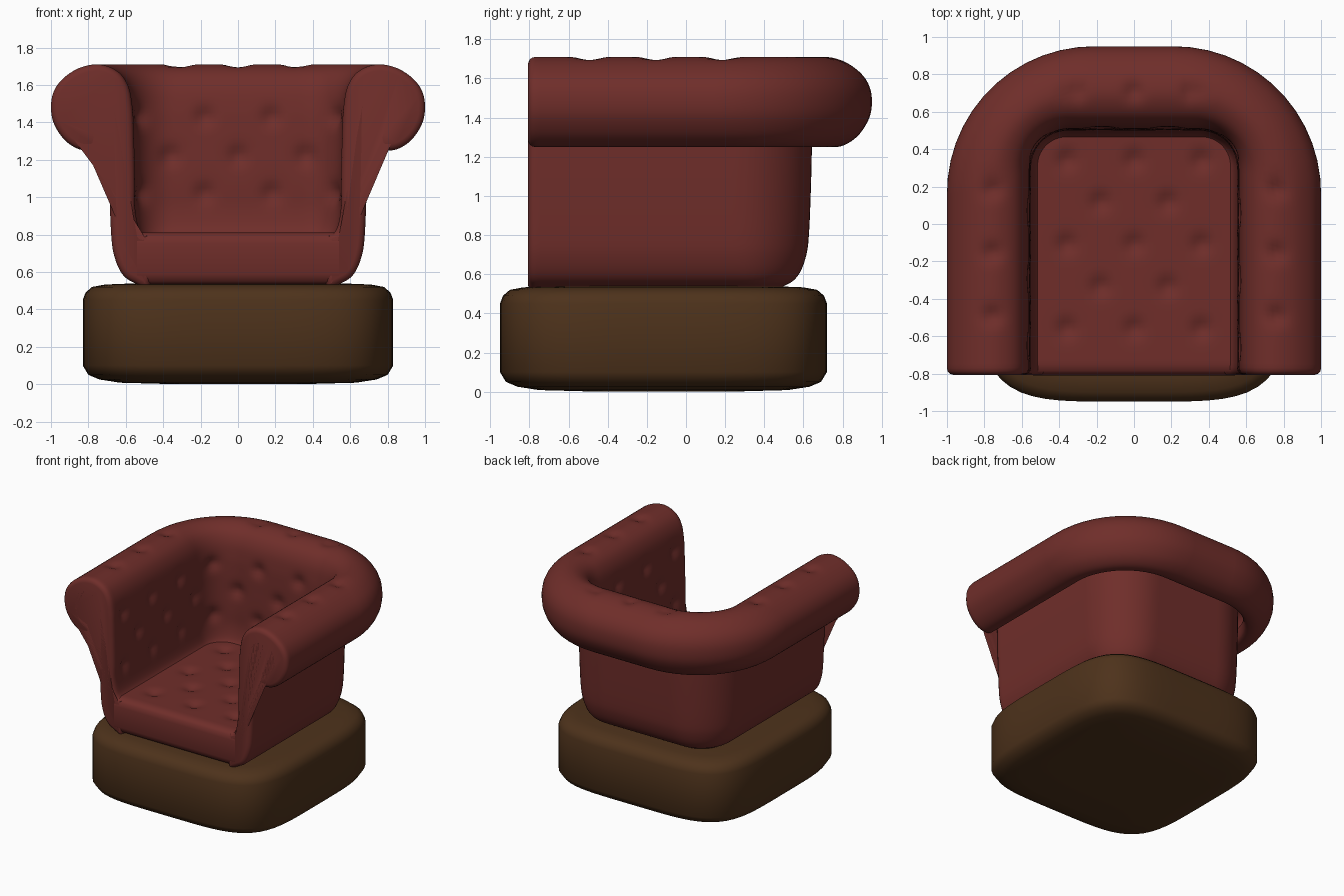
import bpy, bmesh, math
from mathutils import Vector

if "Cube" in bpy.data.objects:
    bpy.data.objects.remove(bpy.data.objects["Cube"])


def material(name, rgb):
    m = bpy.data.materials.new(name)
    m.diffuse_color = (*rgb, 1)
    m.use_nodes = True
    m.node_tree.nodes["Principled BSDF"].inputs["Base Color"].default_value = m.diffuse_color
    return m


leather = material("red leather", (0.16, 0.027, 0.023))
wood = material("brown base", (0.075, 0.032, 0.011))


def dimple(bm, buttons, depth=0.028, size=0.05):
    bm.normal_update()
    moves = []
    for v in bm.verts:
        d = min((v.co - b).length for b in buttons)
        if d < 0.14:
            moves.append((v, v.normal * depth * math.exp(-(d / size) ** 2)))
    for v, m in moves:
        v.co -= m


def loft(name, rings, mat, closed=True, caps=True, buttons=None):
    bm = bmesh.new()
    vs = [[bm.verts.new(p) for p in r] for r in rings]
    n = len(vs[0])
    for a, b in zip(vs, vs[1:]):
        for i in range(n if closed else n - 1):
            j = (i + 1) % n
            bm.faces.new((a[i], a[j], b[j], b[i]))
    if caps:
        bm.faces.new(vs[0][::-1])
        bm.faces.new(vs[-1])
    bmesh.ops.recalc_face_normals(bm, faces=bm.faces)
    if buttons:
        dimple(bm, buttons)
    me = bpy.data.meshes.new(name)
    bm.to_mesh(me)
    bm.free()
    ob = bpy.data.objects.new(name, me)
    bpy.context.collection.objects.link(ob)
    me.materials.append(mat)
    bpy.ops.object.select_all(action='DESELECT')
    ob.select_set(True)
    bpy.context.view_layer.objects.active = ob
    bpy.ops.object.shade_smooth_by_angle(angle=math.radians(50))
    return ob


def smooth_loop(pts, k=4):
    out, n = [], len(pts)
    for i in range(n):
        p0, p1, p2, p3 = (Vector(pts[(i + j) % n]) for j in (-1, 0, 1, 2))
        for s in range(k):
            t = s / k
            out.append(0.5 * (2 * p1 + (p2 - p0) * t + (2 * p0 - 5 * p1 + 4 * p2 - p3) * t * t
                              + (3 * p1 - p0 - 3 * p2 + p3) * t ** 3))
    return out


# Plinth: rounded superellipse stack
rings = []
for inset, z in [(.5, 0), (.2, .008), (.09, .025), (.03, .05), (0, .1), (0, .45),
                 (.015, .49), (.05, .52), (.12, .533), (.3, .54)]:
    ring = []
    for i in range(96):
        a = 2 * math.pi * i / 96
        c, s = math.cos(a), math.sin(a)
        r = (abs(c) ** 4.5 + abs(s) ** 4.5) ** (-1 / 4.5)
        ring.append(((.83 - inset) * c * r, -.115 + (.835 - inset) * s * r, z))
    rings.append(ring)
loft("base", rings, wood)

# Scrolled wall section: (distance outward from the inner wall, height)
profile = smooth_loop([
    (-.08, .78), (-.04, .805), (-.015, .85), (0, .94), (0, 1.05), (.002, 1.16), (.005, 1.27),
    (.008, 1.38), (.014, 1.48), (.035, 1.59), (.09, 1.67), (.19, 1.71), (.3, 1.69), (.39, 1.63),
    (.437, 1.56), (.45, 1.48), (.437, 1.4), (.39, 1.32), (.33, 1.27), (.27, 1.25), (.21, 1.26),
    (.19, 1.31), (.2, 1.36), (.24, 1.38), (.29, 1.41), (.31, 1.48), (.29, 1.54), (.24, 1.57),
    (.18, 1.555), (.15, 1.49), (.145, 1.35), (.14, 1.1), (.128, .8), (.11, .68), (.07, .59),
    (.01, .545), (-.08, .53)])
BACK, CORNER, SIDE = .35, .2 * math.pi / 2, 1.11
END = BACK + CORNER + SIDE


def wall_point(off, z, s):
    """Point on the U-shaped path, s measured from the middle of the back."""
    hx, by, r = .55 + off, .5 + off, .2 + 1.3 * off
    a, sign = abs(s), 1 if s >= 0 else -1
    if a < BACK:
        x, y = a / BACK * (hx - r), by
    elif a < BACK + CORNER:
        t = (a - BACK) / .2
        x, y = hx - r + r * math.sin(t), by - r + r * math.cos(t)
    else:
        x, y = hx, by - r - (a - BACK - CORNER) / SIDE * (by - r + .807)
    return Vector((sign * x, y, z))


n = len(profile)
inward = []
for i in range(n):
    t = (profile[(i + 1) % n] - profile[i - 1]).normalized()
    inward.append(Vector((t.y, -t.x)))

# Main columns plus inset end columns that round off the arm fronts
main = END - .04
cols = [(-main + 2 * main * i / 140, 0) for i in range(141)]
tail = [(END - .022, .004), (END - .008, .014), (END, .034)]
cols = [(-s, d) for s, d in tail[::-1]] + cols + tail
rings = []
for s, d in cols:
    rings.append([wall_point(*(p + q * d), s) for p, q in zip(profile, inward)])

buttons = []
for off, z, shift in [(.21, 1.71, 0), (.01, 1.43, .5), (.003, 1.22, 0), (0, 1.02, .5)]:
    for k in range(-5, 5):
        s = (k + shift) * .36
        if abs(s) < END - .1:
            buttons.append(wall_point(off, z, s))
loft("back_and_arms", rings, leather, buttons=buttons)

# Seat: side profile swept across the width, narrowed into the back corners
side = [(.5, .54), (-.77, .535), (-.795, .55), (-.81, .59), (-.81, .75), (-.803, .785), (-.785, .803)]
side += [(-.75 + 1.25 * i / 44, .812) for i in range(45)]


def half_width(y):
    return .54 if y < .3 else .34 + math.sqrt(max(0, .04 - (y - .3) ** 2))


rings = [[(half_width(y) * (i / 20 - 1), y, z) for y, z in side] for i in range(41)]
buttons = [Vector(((k + (row % 2) * .5) * .36, -.56 + row * .225, .812))
           for row in range(5) for k in (-1, 0, 1) if abs(k + (row % 2) * .5) < 1.2]
loft("seat", rings, leather, closed=False, caps=False, buttons=buttons)
